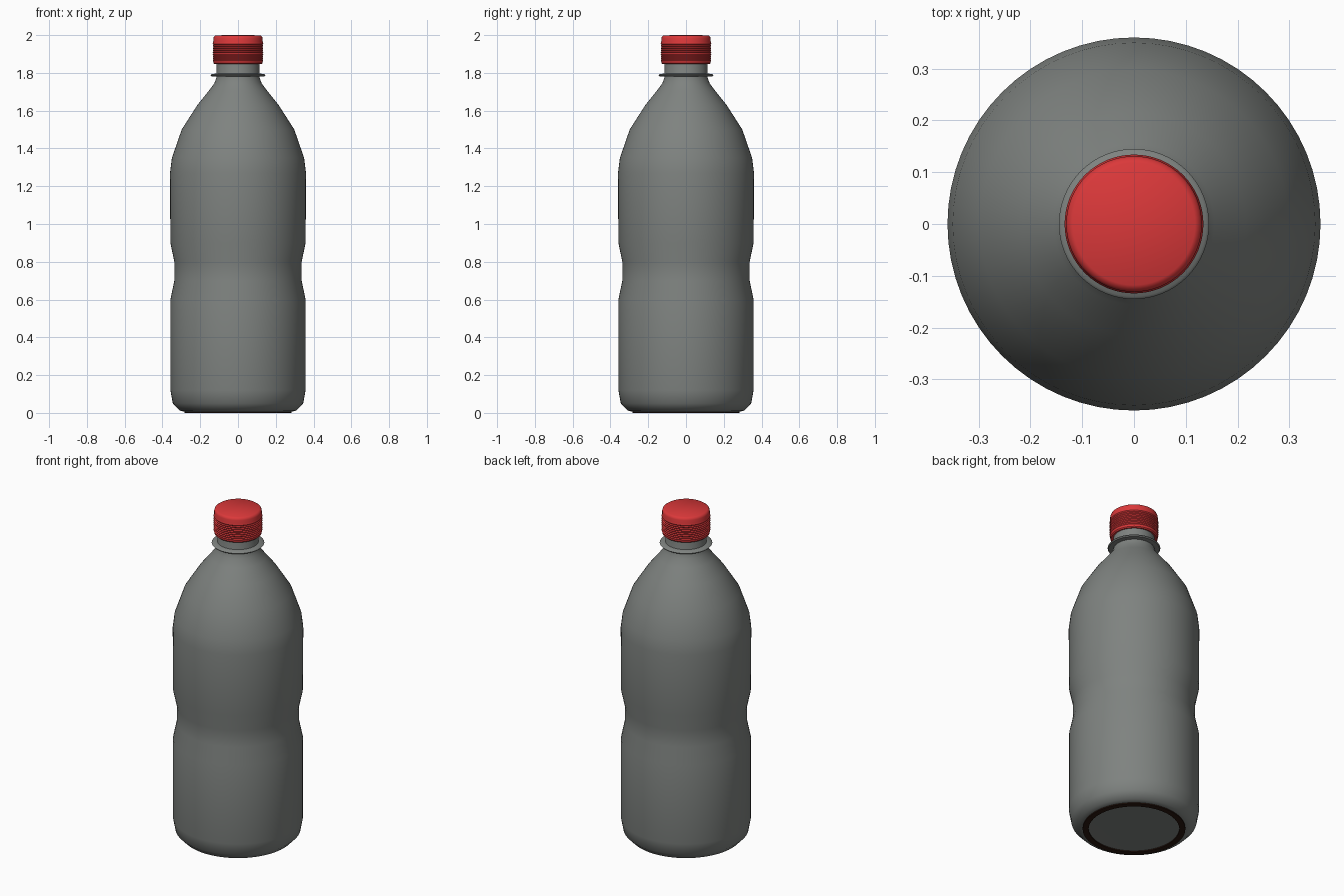
import bpy
import bmesh
import math

cube = bpy.data.objects.get("Cube")
if cube:
    bpy.data.objects.remove(cube, do_unlink=True)


def material(name, rgb):
    mat = bpy.data.materials.new(name)
    mat.use_nodes = True
    mat.diffuse_color = (*rgb, 1)
    mat.node_tree.nodes["Principled BSDF"].inputs["Base Color"].default_value = (*rgb, 1)
    return mat


def lathe(name, profile, mat, sides=64, closed=False, angle=45):
    """Spin a (radius, height) profile around the z axis."""
    bm = bmesh.new()
    verts = [bm.verts.new((r, 0, z)) for r, z in profile]
    edges = [bm.edges.new(pair) for pair in zip(verts, verts[1:])]
    if closed:
        edges.append(bm.edges.new((verts[-1], verts[0])))
    bmesh.ops.spin(bm, geom=verts + edges, cent=(0, 0, 0), axis=(0, 0, 1),
                   angle=math.tau, steps=sides, use_merge=True)
    bmesh.ops.remove_doubles(bm, verts=bm.verts, dist=0.0001)
    bmesh.ops.recalc_face_normals(bm, faces=bm.faces)
    mesh = bpy.data.meshes.new(name)
    bm.to_mesh(mesh)
    bm.free()
    mesh.materials.append(mat)
    obj = bpy.data.objects.new(name, mesh)
    bpy.context.collection.objects.link(obj)
    bpy.ops.object.select_all(action="DESELECT")
    obj.select_set(True)
    bpy.context.view_layer.objects.active = obj
    bpy.ops.object.shade_smooth_by_angle(angle=math.radians(angle))
    return obj


grey = material("grey plastic", (0.21, 0.225, 0.215))
red = material("red plastic", (0.71, 0.04, 0.042))
brown = material("dark brown", (0.025, 0.009, 0.005))

# Bottle body with a pinched waist and sloping shoulders
lathe("bottle_body", [
    (0, 0.012), (0.25, 0.006), (0.283, 0.006), (0.31, 0.013), (0.345, 0.05),
    (0.358, 0.12), (0.358, 0.6), (0.337, 0.7), (0.337, 0.8), (0.358, 0.9),
    (0.36, 1.27), (0.35, 1.35), (0.298, 1.5), (0.215, 1.63), (0.155, 1.705),
    (0.125, 1.745), (0.113, 1.78), (0.113, 1.95), (0, 1.95)], grey, angle=55)

# Collar below the cap
lathe("neck_collar", [
    (0.11, 1.78), (0.14, 1.782), (0.145, 1.788), (0.14, 1.794), (0.11, 1.797)],
    grey, closed=True)

# Dark ring the bottle stands on
lathe("base_ring", [(0.25, 0), (0.283, 0), (0.283, 0.009), (0.25, 0.009)],
      brown, closed=True)

# Screw cap with fine grip ridges around its side
cap = [(0.113, 1.85), (0.126, 1.846), (0.131, 1.852)]
ridges = 9
pitch = 0.011
for i in range(ridges):
    z = 1.86 + i * pitch
    cap += [(0.13, z), (0.134, z + pitch / 2)]
cap += [(0.131, 1.965), (0.131, 1.983), (0.127, 1.993), (0.118, 1.999), (0, 2.0)]
lathe("cap", cap, red)
